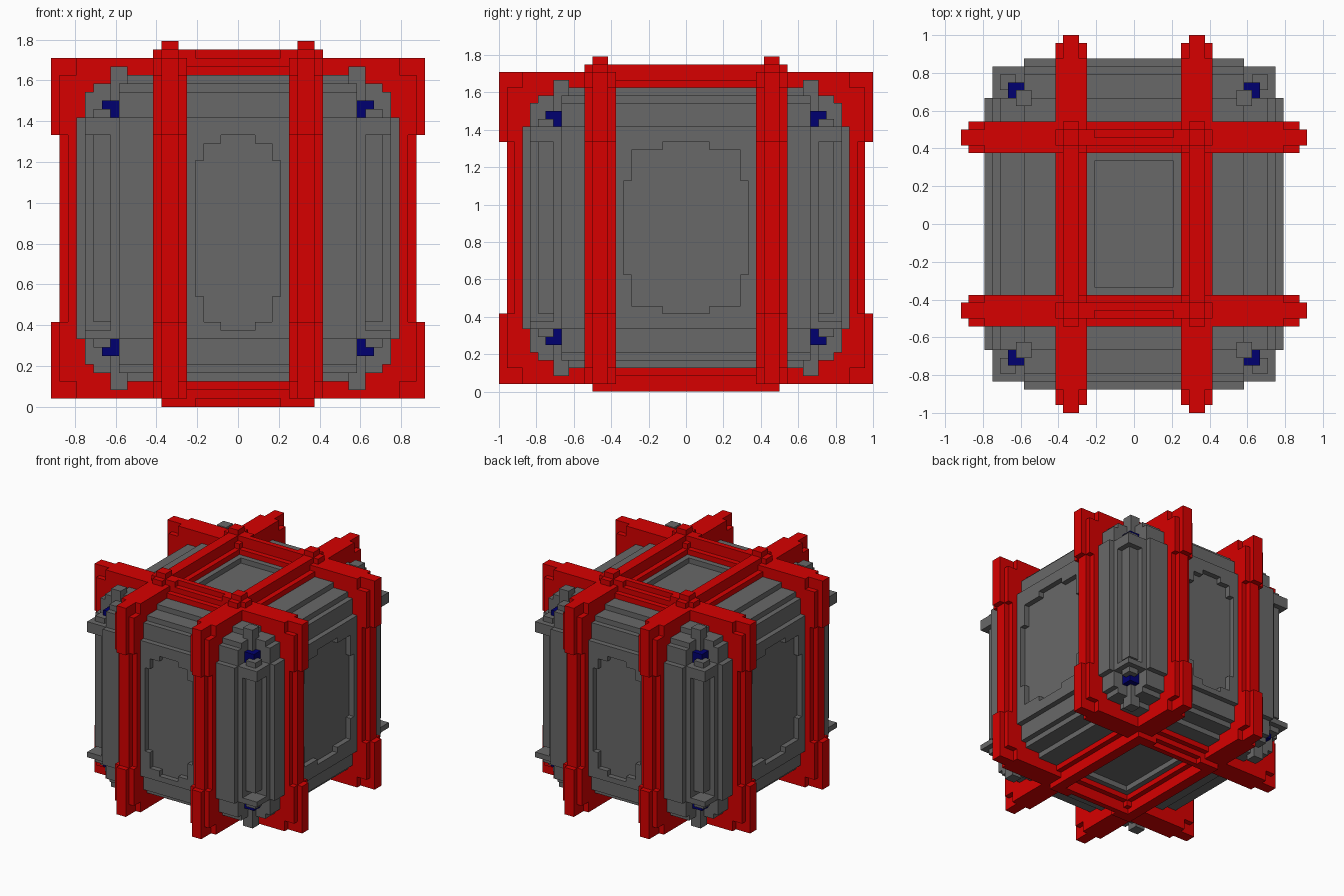
import bpy
import bmesh
from itertools import product
from mathutils import Vector

old = bpy.data.objects.get("Cube")
if old:
    bpy.data.objects.remove(old, do_unlink=True)

U = 1 / 24      # one block
MID = 21        # height of the centre, in blocks


def material(name, rgb):
    m = bpy.data.materials.new(name)
    m.use_nodes = True
    m.diffuse_color = (*rgb, 1)
    m.node_tree.nodes["Principled BSDF"].inputs["Base Color"].default_value = (*rgb, 1)
    return m


RED = material("red", (0.68, 0.0, 0.0))
GREY = material("grey", (0.14, 0.14, 0.14))
BLUE = material("dark blue", (0.0, 0.0, 0.16))


def spans(a, b, mirrored=True):
    """A span from the centre covers both sides; any other span is mirrored."""
    if not mirrored:
        return [(a, b)]
    return [(-b, b)] if a == 0 else [(a, b), (-b, -a)]


def part(name, mat, boxes, mirror_z=True):
    """Build one object from (x0, x1, y0, y1, z0, z1) boxes, mirrored about the centre."""
    bm = bmesh.new()
    for x0, x1, y0, y1, z0, z1 in boxes:
        for sx, sy, sz in product(spans(x0, x1), spans(y0, y1), spans(z0, z1, mirror_z)):
            verts = bmesh.ops.create_cube(bm, size=1)["verts"]
            lo, hi = Vector((sx[0], sy[0], sz[0])), Vector((sx[1], sy[1], sz[1]))
            for v in verts:
                p = (lo + hi) / 2 + v.co * (hi - lo)
                v.co = (p.x * U, p.y * U, (p.z + MID) * U)
    mesh = bpy.data.meshes.new(name)
    bm.to_mesh(mesh)
    bm.free()
    mesh.materials.append(mat)
    ob = bpy.data.objects.new(name, mesh)
    bpy.context.collection.objects.link(ob)


def swap(boxes):
    """Exchange the x and y spans."""
    return [(c, d, a, b, e, f) for a, b, c, d, e, f in boxes]


def wall(depth, half, levels, holes):
    """A layer facing x, with a recess whose half-width changes between levels."""
    return [(depth, depth + 1, hole, half, z0, z1)
            for z0, z1, hole in zip(levels, levels[1:], holes)]


def frame(reach, c, other):
    """A pair of upright frames: wide slabs with a narrower outer ridge."""
    wide = [(0, reach, 0, 18), (0, reach + 1, 11, 18),
            (0, reach - 1, 18, 19), (other - 2, reach - 1, 19, 20)]
    ridge = [(0, reach + 1, 0, 20), (reach + 1, reach + 2, 11, 20)]
    return ([(a, b, c - 2, c + 2, e, f) for a, b, e, f in wide] +
            [(a, b, c - 1, c + 1, e, f) for a, b, e, f in ridge])


# Body core and its recessed panels
part("body_core", GREY, [(0, 18, 0, 16, 0, 16), (0, 14, 0, 20, 0, 16),
                         (0, 17, 0, 16, 16, 17), (0, 14, 0, 19, 16, 17)])
part("side_panels", GREY,
     wall(18, 16, [-13, -11, -10, -6, 6, 10, 11, 13], [0, 3, 7, 8, 7, 3, 0]),
     mirror_z=False)
part("front_and_back_panels", GREY,
     swap(wall(20, 14, [-13, -12, -11, -8, 8, 10, 11, 13], [0, 2, 4, 5, 4, 2, 0])),
     mirror_z=False)
part("top_and_bottom_panels", GREY, [(5, 14, 0, 16, 17, 18), (0, 5, 8, 16, 17, 18)])

# Corner columns with a slot along the edge
part("corner_columns", GREY, [
    (13, 17, 15, 19, 0, 11),
    (13, 15, 15, 20, 0, 13),
    (13, 18, 15, 17, 0, 13),
    (14, 18, 16, 20, 12, 13),
    (15, 17, 17, 19, 13, 14)])
part("column_heads", GREY, [(14, 18, 16, 20, 11, 12)], mirror_z=False)
part("corner_pegs", GREY, [(13, 15, 15, 17, 13, 19)])
part("corner_lamps", BLUE, [(14, 16, 16, 18, 13, 15)])

# Crossing outer frames
part("lengthwise_frames", RED, swap(frame(22, 8, 11)))
part("crosswise_frames", RED, frame(20, 11, 8))

# Ridge ring over the frames, notched on its front and back edges
part("ridge_ring", RED, [
    (7, 9, 0, 12, 20, 21),
    (0, 9, 10, 11, 20, 21),
    (5, 9, 11, 12, 20, 21)])
part("frame_crossings", RED, [
    (6, 10, 10, 12, 20, 21),
    (7, 9, 9, 13, 20, 21),
    (7, 9, 10, 12, 21, 22)], mirror_z=False)
